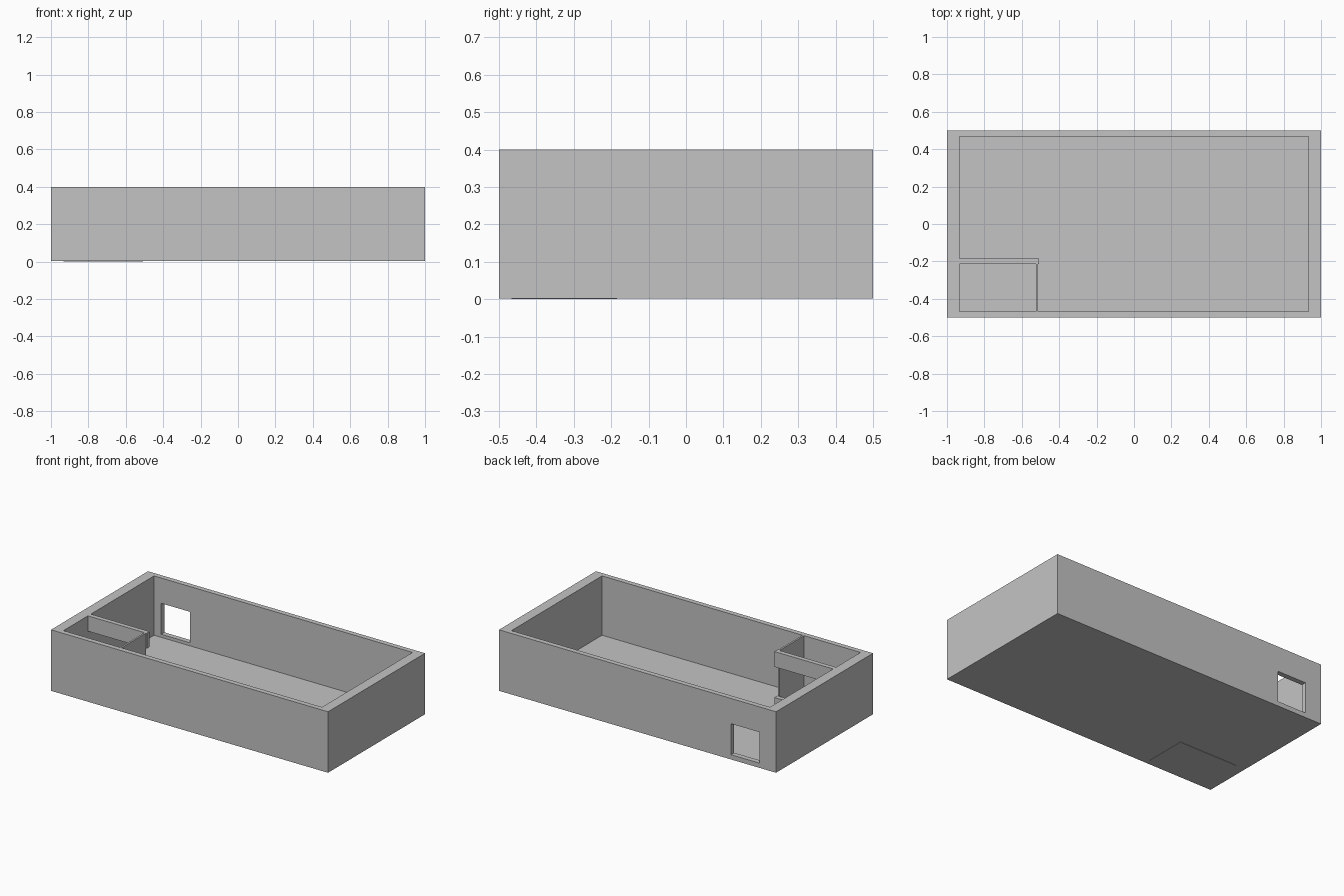
import bpy

if "Cube" in bpy.data.objects:
    bpy.data.objects.remove(bpy.data.objects["Cube"])

# Single plain grey material
grey = bpy.data.materials.new("plain grey")
grey.diffuse_color = (0.55, 0.55, 0.55, 1)
grey.use_nodes = True
grey.node_tree.nodes["Principled BSDF"].inputs["Base Color"].default_value = grey.diffuse_color


def box(name, x, y, z):
    """Box spanning the given (min, max) ranges."""
    bpy.ops.mesh.primitive_cube_add(size=1)
    ob = bpy.context.object
    ob.name = name
    spans = (x, y, z)
    for v in ob.data.vertices:
        v.co = [s[0] if c < 0 else s[1] for c, s in zip(v.co, spans)]
    ob.data.materials.append(grey)
    return ob


def cut(target, cutter):
    """Subtract a box and discard it."""
    mod = target.modifiers.new("cut", "BOOLEAN")
    mod.operation = "DIFFERENCE"
    mod.solver = "EXACT"
    mod.object = cutter
    bpy.context.view_layer.objects.active = target
    bpy.ops.object.modifier_apply(modifier=mod.name)
    bpy.data.objects.remove(cutter, do_unlink=True)


IX, IY, TOP = 0.933, 0.467, 0.4   # inner faces of the outer walls, wall height
ROOM_Y = (-0.215, -0.185)         # thickness of the long partition
ROOM_X = (-0.525, -0.513)         # thickness of the short partition
BEAM_X = (-IX, -0.508)            # length of the long partition

# Outer walls and floor in one shell, with a window through the back wall
shell = box("outer_shell", (-1, 1), (-0.5, 0.5), (0.002, TOP))
cut(shell, box("cavity", (-IX, IX), (-IY, IY), (0.013, 0.6)))
cut(shell, box("window_hole", (-0.882, -0.675), (0.4, 0.6), (0.033, 0.235)))

# Corner room: base, short wall, and a long wall open between sill and lintel
box("room_base", (-IX, BEAM_X[1]), (-IY, ROOM_Y[1]), (0, 0.01))
box("room_side_wall", ROOM_X, (-IY, ROOM_Y[0]), (0.005, TOP))
box("room_sill", BEAM_X, ROOM_Y, (0.005, 0.1))
box("room_lintel", BEAM_X, ROOM_Y, (0.3, TOP))
